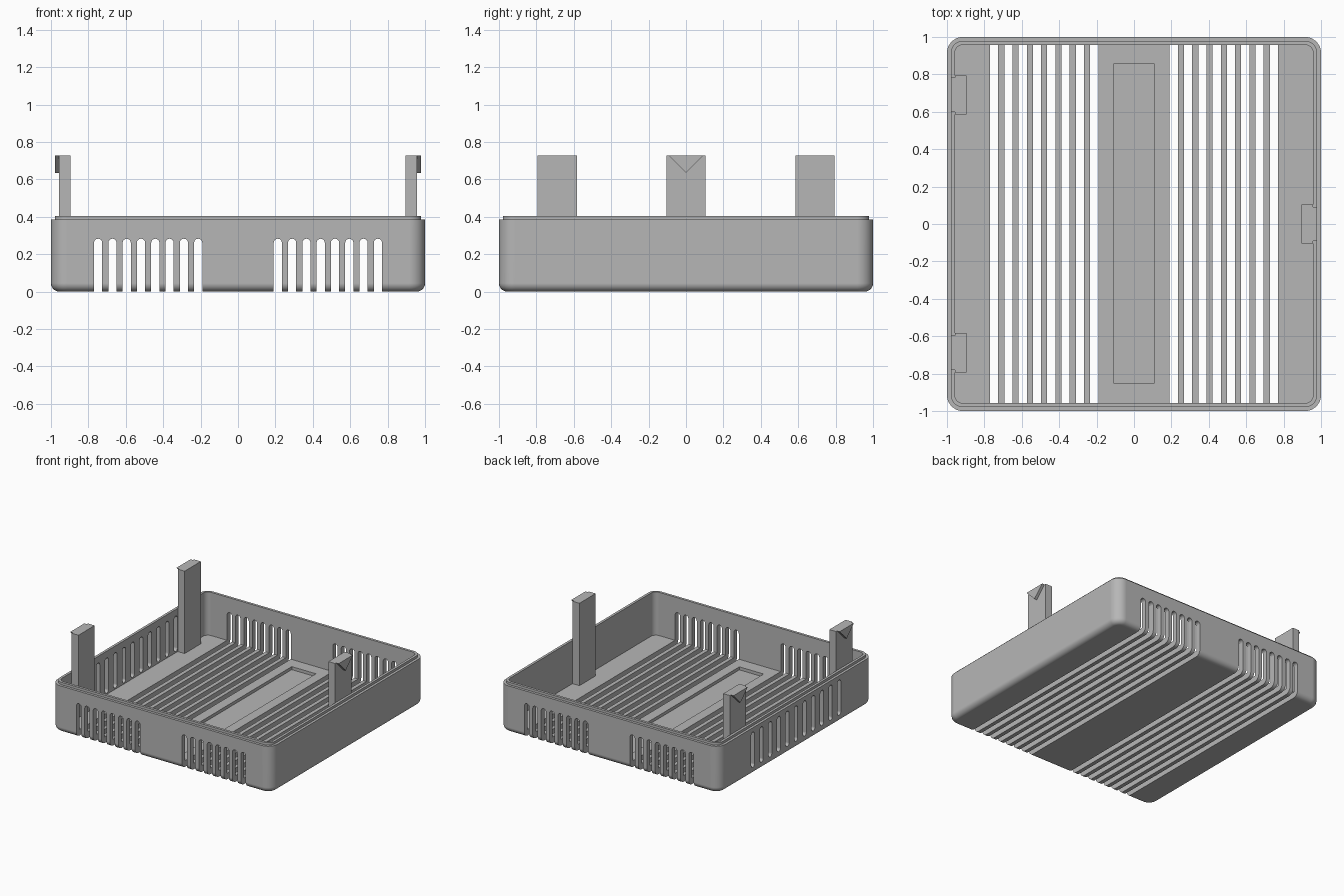
import bpy, bmesh
from math import cos, sin, pi

cube = bpy.data.objects.get("Cube")
if cube:
    bpy.data.objects.remove(cube)

grey = bpy.data.materials.new("plain grey")
grey.use_nodes = True
grey.diffuse_color = (0.47, 0.47, 0.47, 1)
grey.node_tree.nodes["Principled BSDF"].inputs["Base Color"].default_value = grey.diffuse_color


def finish(bm, name):
    bmesh.ops.recalc_face_normals(bm, faces=bm.faces)
    mesh = bpy.data.meshes.new(name)
    bm.to_mesh(mesh)
    bm.free()
    mesh.materials.append(grey)
    obj = bpy.data.objects.new(name, mesh)
    bpy.context.collection.objects.link(obj)
    return obj


def loft(bm, rings):
    """Closed solid through rings of matching point counts."""
    loops = [[bm.verts.new(p) for p in ring] for ring in rings]
    for a, b in zip(loops, loops[1:]):
        for i in range(len(a)):
            j = (i + 1) % len(a)
            bm.faces.new((a[i], a[j], b[j], b[i]))
    bm.faces.new(loops[0])
    bm.faces.new(loops[-1])


def rounded_square(half, radius, z, steps=8):
    points = []
    for quarter in range(4):
        sx = 1 if quarter in (0, 3) else -1
        sy = 1 if quarter < 2 else -1
        for i in range(steps + 1):
            a = (quarter + i / steps) * pi / 2
            points.append((sx * (half - radius) + radius * cos(a),
                           sy * (half - radius) + radius * sin(a), z))
    return points


def slot_outline(centre, width, low, high, steps=8):
    """Upright slot with round ends, as (across, height) pairs."""
    r = width / 2
    arc = [(r * cos(pi * i / steps), r * sin(pi * i / steps)) for i in range(steps + 1)]
    return ([(centre + u, high - r + v) for u, v in arc] +
            [(centre - u, low + r - v) for u, v in arc])


def box(bm, x0, x1, y0, y1, z0, z1):
    loft(bm, [[(x0, y0, z), (x1, y0, z), (x1, y1, z), (x0, y1, z)] for z in (z0, z1)])


# Tray shell: rounded bottom edge, outer wall, stepped lip, inside wall, floor
FLOOR = 0.05
EDGE = 0.045
rings = []
for i in range(7):
    a = i / 6 * pi / 2
    inset = EDGE * (1 - sin(a))
    rings.append(rounded_square(1 - inset, 0.085 - inset, EDGE * (1 - cos(a))))
for half, radius, z in ((1, 0.085, 0.385), (0.979, 0.064, 0.385), (0.979, 0.064, 0.405),
                        (0.958, 0.043, 0.405), (0.958, 0.043, FLOOR)):
    rings.append(rounded_square(half, radius, z))
bm = bmesh.new()
loft(bm, rings)
tray = finish(bm, "tray_shell")

# Cutters: long vents through floor, front and back; side vents; floor recess
bm = bmesh.new()
for side in (-1, 1):
    for i in range(8):
        x = side * (0.213 + i * 0.0764)
        outline = slot_outline(x, 0.044, -0.1, 0.283)
        loft(bm, [[(u, y, v) for u, v in outline] for y in (-1.1, 1.1)])
for i in range(11):
    outline = slot_outline((i - 5) * 0.112, 0.044, 0.06, 0.35)
    loft(bm, [[(x, u, v) for u, v in outline] for x in (-1.1, -0.9)])
box(bm, -0.11, 0.11, -0.85, 0.855, 0.025, 0.2)
cutter = finish(bm, "vent_cutter")
cutter.hide_render = True

cut = tray.modifiers.new("vents", "BOOLEAN")
cut.operation = "DIFFERENCE"
cut.solver = "EXACT"
cut.object = cutter
bpy.ops.object.select_all(action="DESELECT")
bpy.context.view_layer.objects.active = tray
tray.select_set(True)
bpy.ops.object.modifier_apply(modifier="vents")
bpy.data.objects.remove(cutter)
bpy.ops.object.shade_smooth_by_angle(angle=pi / 6)
weighted = tray.modifiers.new("clean shading", "WEIGHTED_NORMAL")
weighted.keep_sharp = True


# Clip posts, each with a triangular hook on its outer face
def clip(name, side, y):
    bm = bmesh.new()
    box(bm, side * 0.895, side * 0.956, y - 0.105, y + 0.105, FLOOR - 0.01, 0.727)
    finish(bm, name + "_post")
    bm = bmesh.new()
    triangle = ((y - 0.092, 0.727), (y + 0.092, 0.727), (y, 0.635))
    loft(bm, [[(side * x, u, v) for u, v in triangle] for x in (0.956, 0.979)])
    finish(bm, name + "_hook")


clip("left_clip", 1, 0)
clip("right_front_clip", -1, -0.688)
clip("right_back_clip", -1, 0.69)
